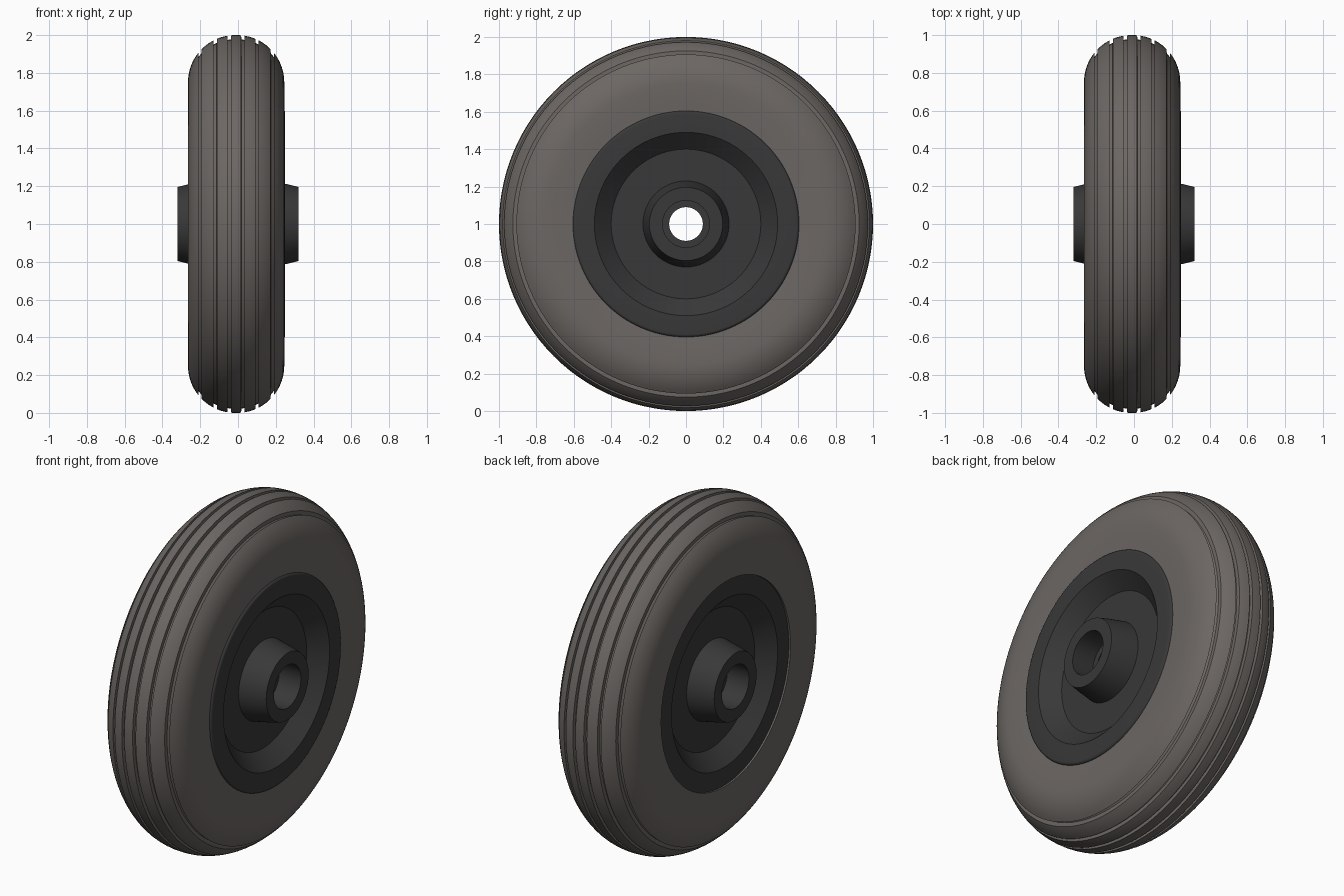
import bpy, bmesh
from math import pi, sin, cos, sqrt, radians

if "Cube" in bpy.data.objects:
    bpy.data.objects.remove(bpy.data.objects["Cube"])

SEGMENTS = 112
AXLE_Z = 1.0


def material(name, rgb):
    m = bpy.data.materials.new(name)
    m.diffuse_color = (*rgb, 1)
    m.use_nodes = True
    m.node_tree.nodes["Principled BSDF"].inputs["Base Color"].default_value = m.diffuse_color
    return m


def mirrored(half):
    """Close a right-hand (x, radius) profile with its mirror image."""
    return half + [(-x, r) for x, r in reversed(half)]


def lathe(name, profile, mat, x_shift=0.0):
    """Revolve a closed (x, radius) profile about the axle."""
    bm = bmesh.new()
    rings = []
    for i in range(SEGMENTS):
        a = 2 * pi * i / SEGMENTS
        rings.append([bm.verts.new((x + x_shift, r * sin(a), AXLE_Z + r * cos(a)))
                      for x, r in profile])
    n = len(profile)
    for i in range(SEGMENTS):
        a, b = rings[i], rings[(i + 1) % SEGMENTS]
        for j in range(n):
            k = (j + 1) % n
            bm.faces.new((a[j], a[k], b[k], b[j]))
    bmesh.ops.recalc_face_normals(bm, faces=bm.faces)
    mesh = bpy.data.meshes.new(name)
    bm.to_mesh(mesh)
    bm.free()
    mesh.materials.append(mat)
    ob = bpy.data.objects.new(name, mesh)
    bpy.context.collection.objects.link(ob)
    bpy.context.view_layer.objects.active = ob
    ob.select_set(True)
    bpy.ops.object.shade_smooth_by_angle(angle=radians(28))
    ob.select_set(False)
    return ob


rubber = material("rubber", (0.15, 0.135, 0.125))
plastic = material("black_plastic", (0.04, 0.04, 0.04))

# Tyre: flat sidewall, round shoulder, three slots on each half of the tread
HALF_W, ROUND_R, SLOT_DEPTH = 0.255, 0.25, 0.022
slots = [(0.183, 0.200), (0.102, 0.119), (0.027, 0.045)]


def crown(x):
    d = max(0.0, x - (HALF_W - ROUND_R))
    return 1 - ROUND_R + sqrt(max(0.0, ROUND_R ** 2 - d ** 2))


tread = []
for i in range(20):
    a = pi / 2 * i / 19
    x = HALF_W - ROUND_R + ROUND_R * cos(a)
    if not any(lo - 0.003 < x < hi + 0.003 for lo, hi in slots):
        tread.append((x, crown(x)))
for lo, hi in slots:
    tread += [(hi, crown(hi)), (hi - 0.0005, crown(hi) - SLOT_DEPTH),
              (lo + 0.0005, crown(lo) - SLOT_DEPTH), (lo, crown(lo))]
tread.sort(key=lambda p: -p[0])
sidewall = [(0.248, 0.598), (0.252, 0.65), (0.2545, 0.70)]
lathe("tyre", mirrored(sidewall + tread), rubber, x_shift=-0.01)

# Rim: stepped bore, tapered hub, dished web and rounded outer lip
rim_half = [(0.18, 0.09), (0.18, 0.125), (0.32, 0.125), (0.32, 0.196),
            (0.26, 0.211), (0.165, 0.23), (0.165, 0.40), (0.25, 0.49)]
rim_half += [(0.235 + 0.015 * cos(a), 0.59 + 0.015 * sin(a))
             for a in (pi / 2 * i / 5 for i in range(6))]
lathe("rim", mirrored(rim_half), plastic)
